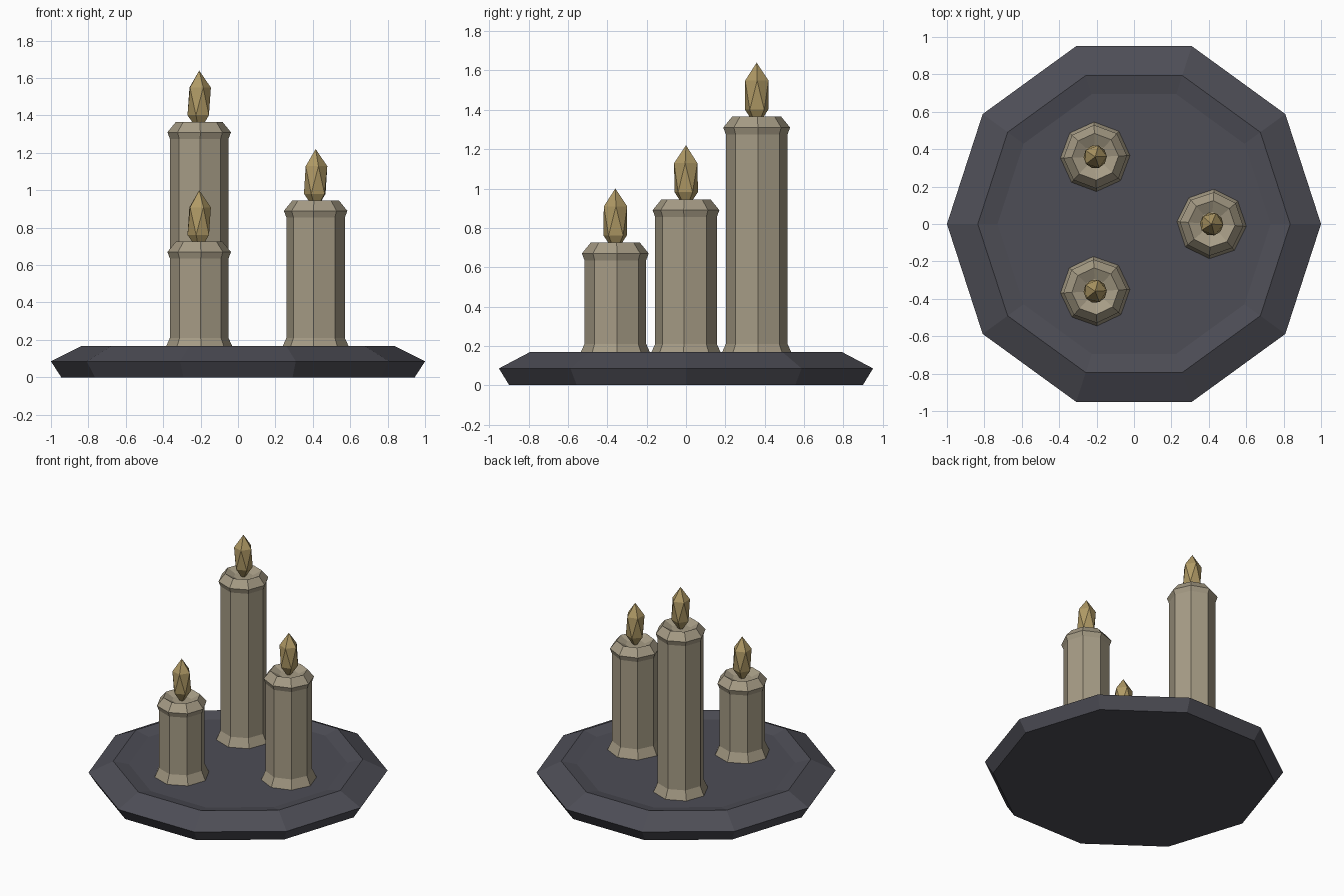
import bpy
import bmesh
from math import sin, cos, tau, radians

cube = bpy.data.objects.get("Cube")
if cube:
    bpy.data.objects.remove(cube, do_unlink=True)


def material(name, colour):
    mat = bpy.data.materials.new(name)
    mat.use_nodes = True
    mat.diffuse_color = (*colour, 1)
    bsdf = next(n for n in mat.node_tree.nodes if n.type == 'BSDF_PRINCIPLED')
    bsdf.inputs["Base Color"].default_value = (*colour, 1)
    return mat


def add_object(name, bm, mat, location=(0, 0, 0), turn=0):
    bmesh.ops.recalc_face_normals(bm, faces=bm.faces)
    mesh = bpy.data.meshes.new(name)
    bm.to_mesh(mesh)
    bm.free()
    mesh.materials.append(mat)
    obj = bpy.data.objects.new(name, mesh)
    obj.location = location
    obj.rotation_euler.z = radians(turn)
    bpy.context.collection.objects.link(obj)
    return obj


def turned(profile, sides):
    """Faceted solid from (radius, height) rings, capped at both ends."""
    bm = bmesh.new()
    rings = [[bm.verts.new((r * cos(tau * i / sides), r * sin(tau * i / sides), z))
              for i in range(sides)] for r, z in profile]
    for low, high in zip(rings, rings[1:]):
        for i in range(sides):
            j = (i + 1) % sides
            bm.faces.new((low[i], low[j], high[j], high[i]))
    bm.faces.new(rings[0])
    bm.faces.new(rings[-1])
    return bm


charcoal = material("charcoal plate", (0.075, 0.075, 0.093))
wax = material("beige wax", (0.38, 0.33, 0.235))
gold = material("golden flame", (0.43, 0.32, 0.13))

# Ten-sided dish with a shallow recess
FLOOR = 0.145
add_object("plate", turned([(0.945, 0), (1, 0.085), (0.835, 0.168), (0.73, FLOOR)], 10), charcoal)

# Candles around the dish: name, angle, height of top, turn
for name, angle, top, turn in [("medium", 0, 0.945, -4),
                               ("tall", 120, 1.365, 2),
                               ("short", 240, 0.725, 3)]:
    x, y = 0.415 * cos(radians(angle)), 0.415 * sin(radians(angle))

    # Body with flared foot, collar and melted hollow
    profile = [(0.186, FLOOR), (0.157, 0.21), (0.157, top - 0.09), (0.17, top - 0.055),
               (0.125, top), (0.065, top - 0.03)]
    add_object(name + "_candle", turned(profile, 8), wax, (x, y, 0), turn)

    # Flame as a stretched twenty-sided gem
    bm = bmesh.new()
    bmesh.ops.create_icosphere(bm, subdivisions=1, radius=1)
    bmesh.ops.scale(bm, vec=(0.07, 0.07, 0.165), verts=bm.verts)
    add_object(name + "_flame", bm, gold, (x, y, top + 0.11), turn)
